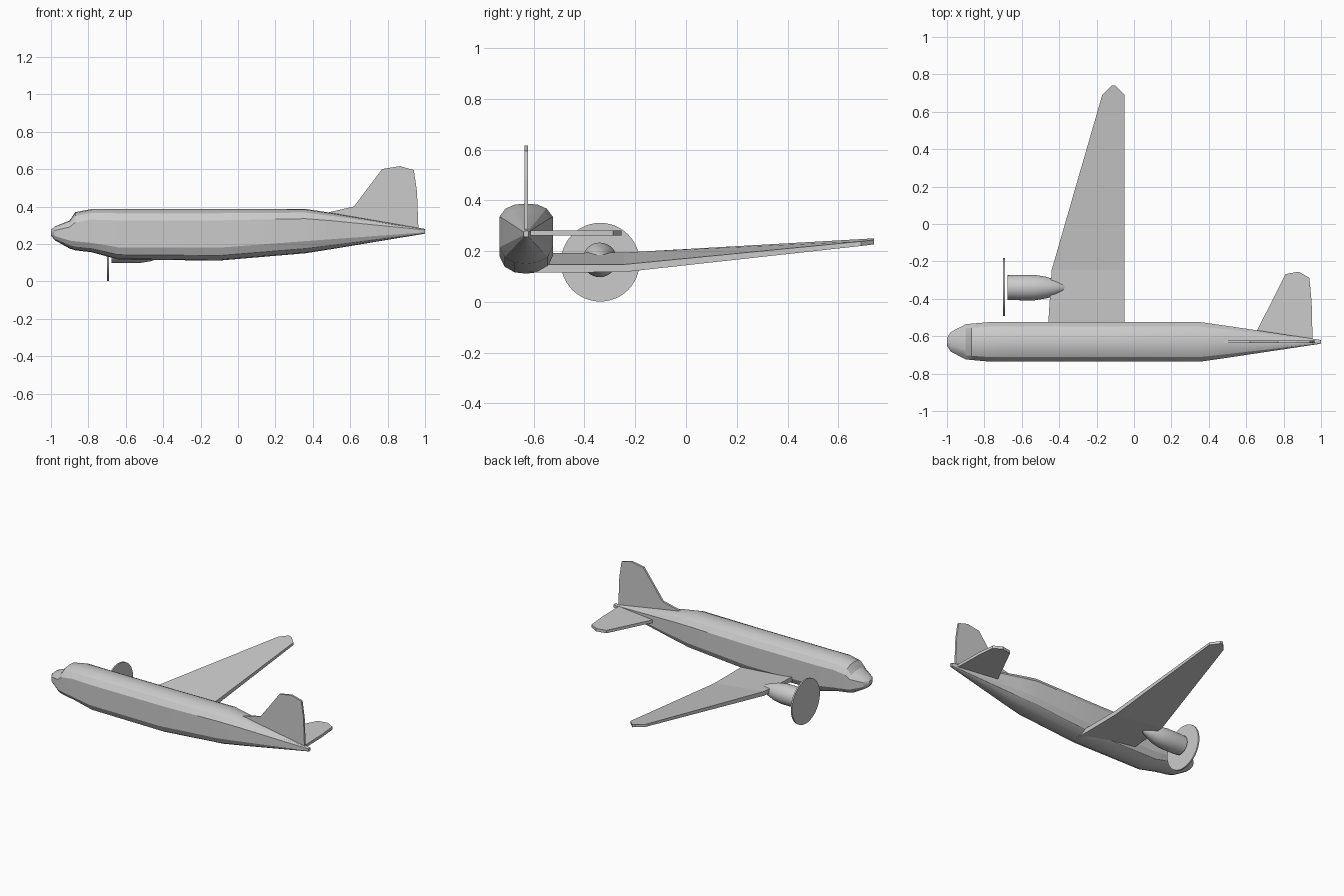
import bpy, math

if "Cube" in bpy.data.objects:
    bpy.data.objects.remove(bpy.data.objects["Cube"])

CY = -0.63  # fuselage centre line


def make(name, verts, faces, smooth=None):
    mesh = bpy.data.meshes.new(name)
    mesh.from_pydata(verts, [], faces)
    obj = bpy.data.objects.new(name, mesh)
    bpy.context.collection.objects.link(obj)
    bpy.context.view_layer.objects.active = obj
    bpy.ops.object.select_all(action='DESELECT')
    obj.select_set(True)
    bpy.ops.object.mode_set(mode='EDIT')
    bpy.ops.mesh.select_all(action='SELECT')
    bpy.ops.mesh.normals_make_consistent(inside=False)
    bpy.ops.object.mode_set(mode='OBJECT')
    if smooth:
        bpy.ops.object.shade_smooth_by_angle(angle=math.radians(smooth))
    return obj


def loft(name, rings, smooth=None):
    """Skin a list of equal-sized closed rings and cap both ends."""
    n = len(rings[0])
    verts = [p for r in rings for p in r]
    faces = [(i * n + j, i * n + (j + 1) % n, (i + 1) * n + (j + 1) % n, (i + 1) * n + j)
             for i in range(len(rings) - 1) for j in range(n)]
    faces += [tuple(range(n)), tuple(range(len(verts) - n, len(verts)))]
    return make(name, verts, faces, smooth)


def lathe(name, profile, cy, cz, smooth, n=48):
    """Revolve (x, radius) pairs about an axis along x."""
    return loft(name, [[(x, cy + r * math.cos(2 * math.pi * k / n),
                         cz + r * math.sin(2 * math.pi * k / n)) for k in range(n)]
                       for x, r in profile], smooth)


# Fuselage stations: x, half width, top, upper side, lower side, bottom
stations = [
    (-1.00, 0.020, 0.275, 0.265, 0.255, 0.245),
    (-0.98, 0.052, 0.293, 0.272, 0.242, 0.220),
    (-0.90, 0.094, 0.325, 0.290, 0.218, 0.175),
    (-0.87, 0.097, 0.370, 0.315, 0.214, 0.166),
    (-0.78, 0.105, 0.387, 0.330, 0.205, 0.155),
    (-0.64, 0.105, 0.387, 0.326, 0.182, 0.116),
    (-0.10, 0.105, 0.387, 0.326, 0.180, 0.111),
    (0.36, 0.105, 0.387, 0.335, 0.215, 0.150),
    (0.50, 0.085, 0.366, 0.324, 0.225, 0.172),
    (1.00, 0.010, 0.280, 0.275, 0.262, 0.255),
]


def hull_ring(x, w, top, hi, lo, bot):
    up, dn = top - hi, lo - bot
    side = [(0.43 * w, top - 0.08 * up), (0.77 * w, top - 0.38 * up), (w, hi),
            (w, lo), (0.81 * w, lo - 0.6 * dn), (0.43 * w, bot + 0.07 * dn)]
    half = [(x, CY + y, z) for y, z in side]
    other = [(x, CY - y, z) for y, z in reversed(side)]
    return [(x, CY, top)] + half + [(x, CY, bot)] + other


loft("fuselage", [hull_ring(*s) for s in stations], 25)

# Wing stations: y, leading x, trailing x, leading top z, trailing top z, thickness
wing = [(-0.63, -0.465, -0.05, 0.192, 0.147, 0.032),
        (-0.245, -0.440, -0.05, 0.194, 0.147, 0.030),
        (0.69, -0.170, -0.05, 0.247, 0.238, 0.018),
        (0.74, -0.120, -0.10, 0.250, 0.244, 0.018)]
loft("wing", [[(a, y, za), (b, y, zb), (b, y, zb - t), (a, y, za - t)]
              for y, a, b, za, zb, t in wing])


def plate(name, outline, thick, to3d):
    loft(name, [[to3d(u, v, s * thick / 2) for u, v in outline] for s in (-1, 1)])


# Tail fin and tailplane
plate("tail_fin",
      [(0.48, 0.368), (0.62, 0.40), (0.77, 0.60), (0.865, 0.616), (0.94, 0.595),
       (0.957, 0.48), (0.965, 0.27), (0.60, 0.30)],
      0.014, lambda u, v, t: (u, CY + t, v))
plate("tailplane",
      [(0.63, CY), (0.66, -0.565), (0.81, -0.268), (0.88, -0.255), (0.938, -0.288),
       (0.95, -0.42), (0.955, CY)],
      0.020, lambda u, v, t: (u, v, 0.271 + t))

# Engine nacelle with a flat front and a tapered tail
lathe("engine_nacelle",
      [(-0.675, 0.066), (-0.60, 0.068), (-0.53, 0.068), (-0.47, 0.058),
       (-0.42, 0.042), (-0.38, 0.025), (-0.36, 0.012), (-0.35, 0.002)], -0.34, 0.165, 40)

# Spinning propeller disc
lathe("propeller_disc", [(-0.70, 0.155), (-0.69, 0.155)], -0.338, 0.156, 40)
